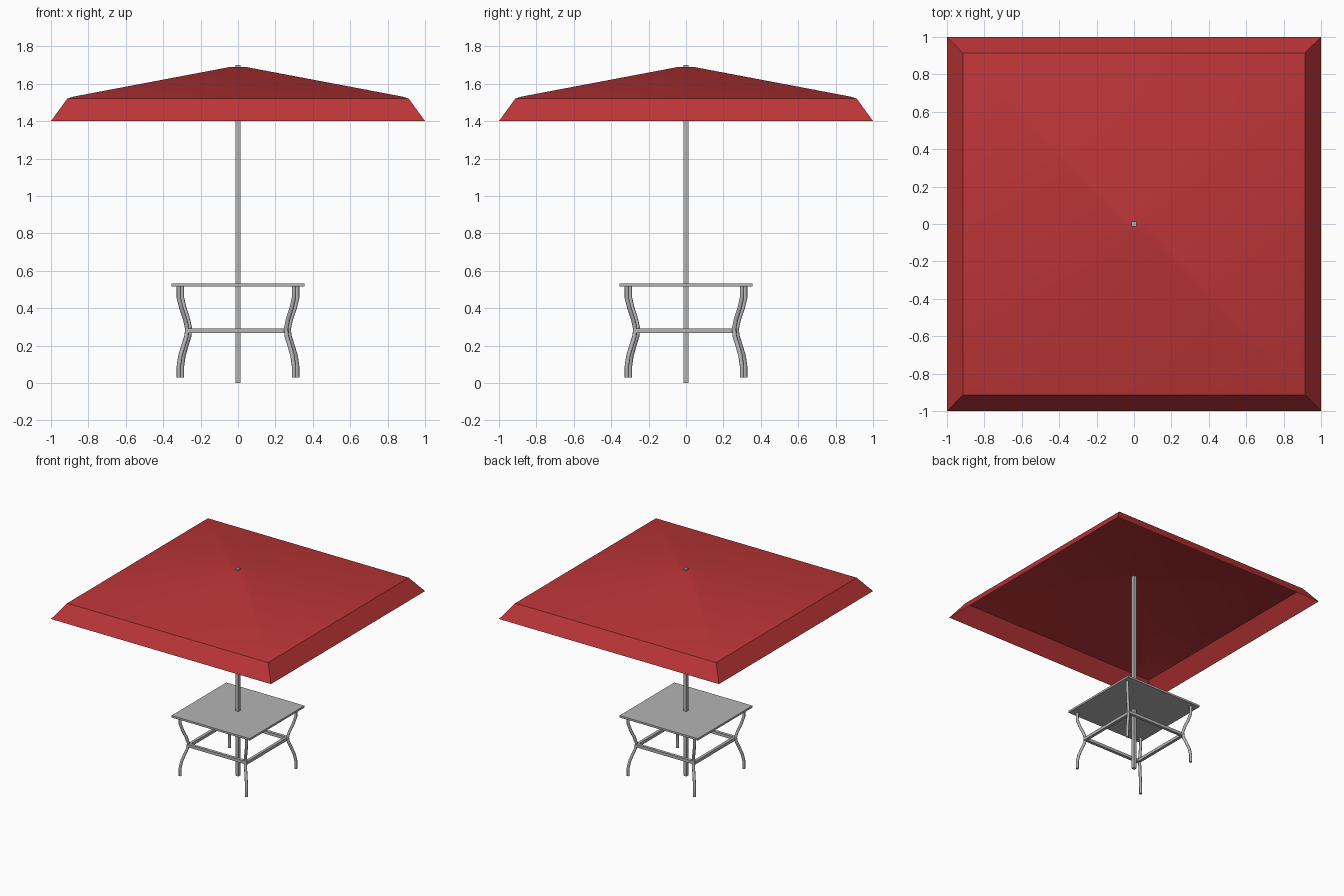
import bpy, bmesh
from math import radians
from mathutils import Vector, Matrix

if "Cube" in bpy.data.objects:
    bpy.data.objects.remove(bpy.data.objects["Cube"])


def material(name, rgb):
    m = bpy.data.materials.new(name)
    m.diffuse_color = (*rgb, 1)
    m.use_nodes = True
    m.node_tree.nodes["Principled BSDF"].inputs["Base Color"].default_value = m.diffuse_color
    return m


RED = material("red canvas", (0.50, 0.035, 0.038))
GREY = material("grey metal", (0.46, 0.46, 0.46))


def finish(name, bm, mat, smooth=None):
    mesh = bpy.data.meshes.new(name)
    bm.to_mesh(mesh)
    bm.free()
    mesh.materials.append(mat)
    ob = bpy.data.objects.new(name, mesh)
    bpy.context.collection.objects.link(ob)
    if smooth:
        bpy.ops.object.select_all(action='DESELECT')
        ob.select_set(True)
        bpy.context.view_layer.objects.active = ob
        bpy.ops.object.shade_smooth_by_angle(angle=smooth)
    return ob


def box(name, size, centre, turn=0):
    """Box placed at centre, then turned about the pole."""
    bm = bmesh.new()
    bmesh.ops.create_cube(bm, size=1)
    bmesh.ops.scale(bm, vec=Vector(size), verts=bm.verts)
    bmesh.ops.translate(bm, vec=Vector(centre), verts=bm.verts)
    bm.transform(Matrix.Rotation(turn, 4, 'Z'))
    return finish(name, bm, GREY)


def tube(name, points, radius, sides=8):
    """Round tube swept along a list of points, with capped ends."""
    curve = bpy.data.curves.new(name, 'CURVE')
    curve.dimensions = '3D'
    curve.bevel_depth = radius
    curve.bevel_resolution = sides // 2 - 2
    curve.use_fill_caps = True
    spline = curve.splines.new('POLY')
    spline.points.add(len(points) - 1)
    for p, co in zip(spline.points, points):
        p.co = (*co, 1)
    tmp = bpy.data.objects.new(name, curve)
    bpy.context.collection.objects.link(tmp)
    bpy.context.view_layer.update()
    mesh = bpy.data.meshes.new_from_object(
        tmp.evaluated_get(bpy.context.evaluated_depsgraph_get()))
    bpy.data.objects.remove(tmp)
    bm = bmesh.new()
    bm.from_mesh(mesh)
    bpy.data.meshes.remove(mesh)
    bmesh.ops.remove_doubles(bm, verts=bm.verts, dist=1e-5)
    bmesh.ops.recalc_face_normals(bm, faces=bm.faces)
    return finish(name, bm, GREY, 0.9)


# Canopy: square rings from the hanging edge up to the small flat peak
bm = bmesh.new()
rings = []
for half, z in ((1.0, 1.40), (0.913, 1.52), (0.88, 1.531), (0.04, 1.69)):
    rings.append([bm.verts.new((sx * half, sy * half, z))
                  for sx, sy in ((-1, -1), (1, -1), (1, 1), (-1, 1))])
for a, b in zip(rings, rings[1:]):
    for i in range(4):
        j = (i + 1) % 4
        bm.faces.new((a[i], a[j], b[j], b[i]))
bm.faces.new(rings[-1])
finish("canopy", bm, RED, radians(30))

# Centre pole and table top
box("pole", (0.027, 0.027, 1.70), (0, 0, 0.85))
box("table_top", (0.71, 0.71, 0.016), (0, 0, 0.525))

# Curved legs near the diagonals, each turned slightly, and rails at their waists
LEG = ((0.308, 0.52), (0.308, 0.455), (0.295, 0.40), (0.275, 0.34),
       (0.264, 0.29), (0.268, 0.25), (0.284, 0.20), (0.300, 0.145),
       (0.308, 0.09), (0.308, 0.028))
for i in range(4):
    turn = radians(90 * i)
    twist = Matrix.Rotation(turn - radians(1.6), 3, 'Z')
    tube(f"leg_{i + 1}", [twist @ Vector((d, -d, z)) for d, z in LEG], 0.0115)
    box(f"rail_{i + 1}", (0.548, 0.024, 0.024), (0, -0.262, 0.278), turn)
